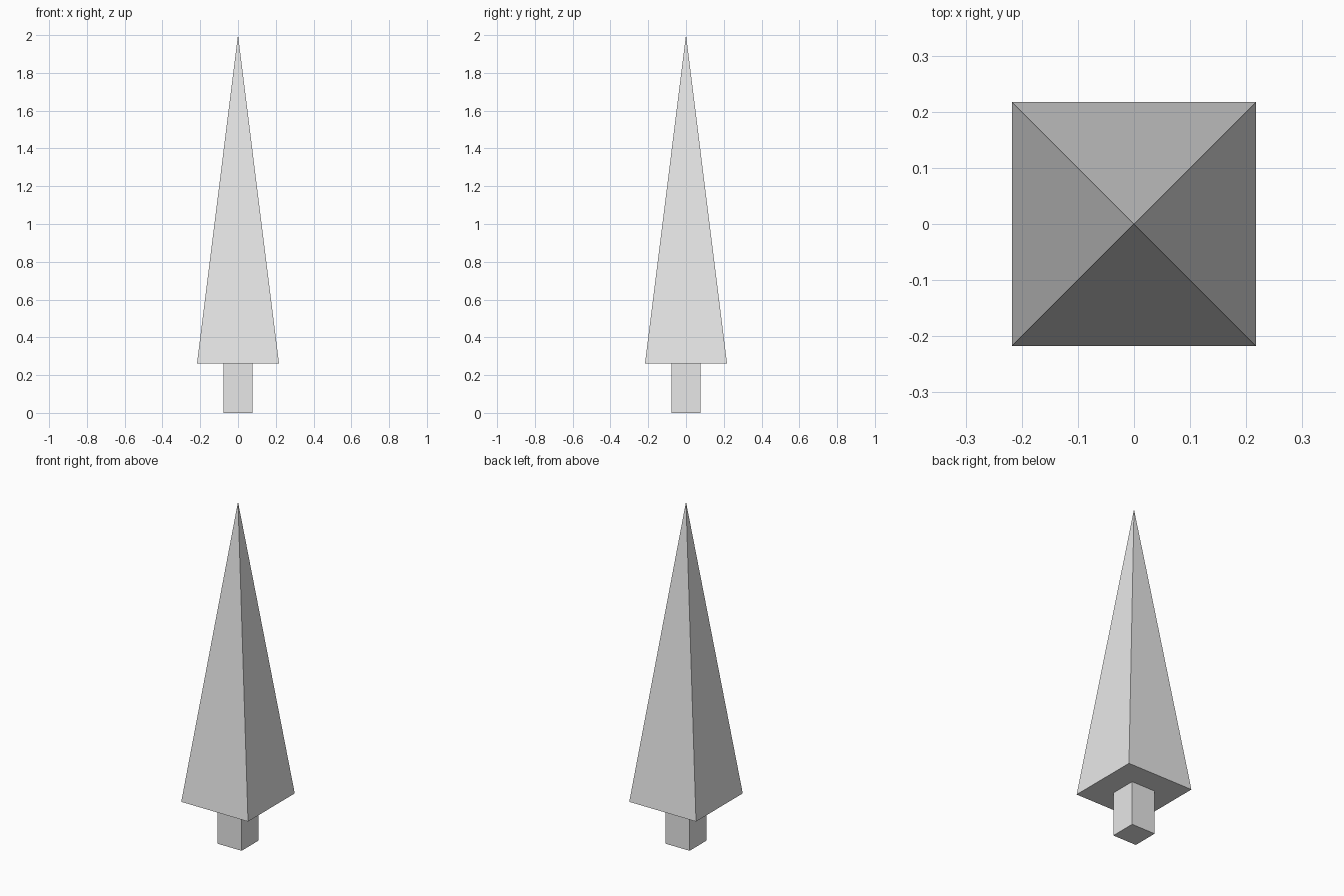
import bpy
import math

old = bpy.data.objects.get("Cube")
if old:
    bpy.data.objects.remove(old, do_unlink=True)

# Single plain colour
grey = bpy.data.materials.new("light grey")
grey.use_nodes = True
colour = (0.8, 0.8, 0.8, 1)
grey.diffuse_color = colour
grey.node_tree.nodes["Principled BSDF"].inputs["Base Color"].default_value = colour

TRUNK_TOP = 0.262
HEIGHT = 2.0


def square_part(name, half_bottom, half_top, z0, z1):
    """Four-sided prism or pyramid with its sides square to the axes."""
    bpy.ops.mesh.primitive_cone_add(
        vertices=4,
        radius1=half_bottom * math.sqrt(2),
        radius2=half_top * math.sqrt(2),
        depth=z1 - z0,
        location=(0, 0, (z0 + z1) / 2),
        rotation=(0, 0, math.pi / 4),
    )
    part = bpy.context.object
    part.name = name
    part.data.materials.append(grey)
    bpy.ops.object.transform_apply(location=False, rotation=True, scale=True)
    return part


# Square trunk and tall pyramid of foliage
square_part("trunk", 0.078, 0.078, 0, TRUNK_TOP)
square_part("foliage", 0.217, 0, TRUNK_TOP, HEIGHT)
